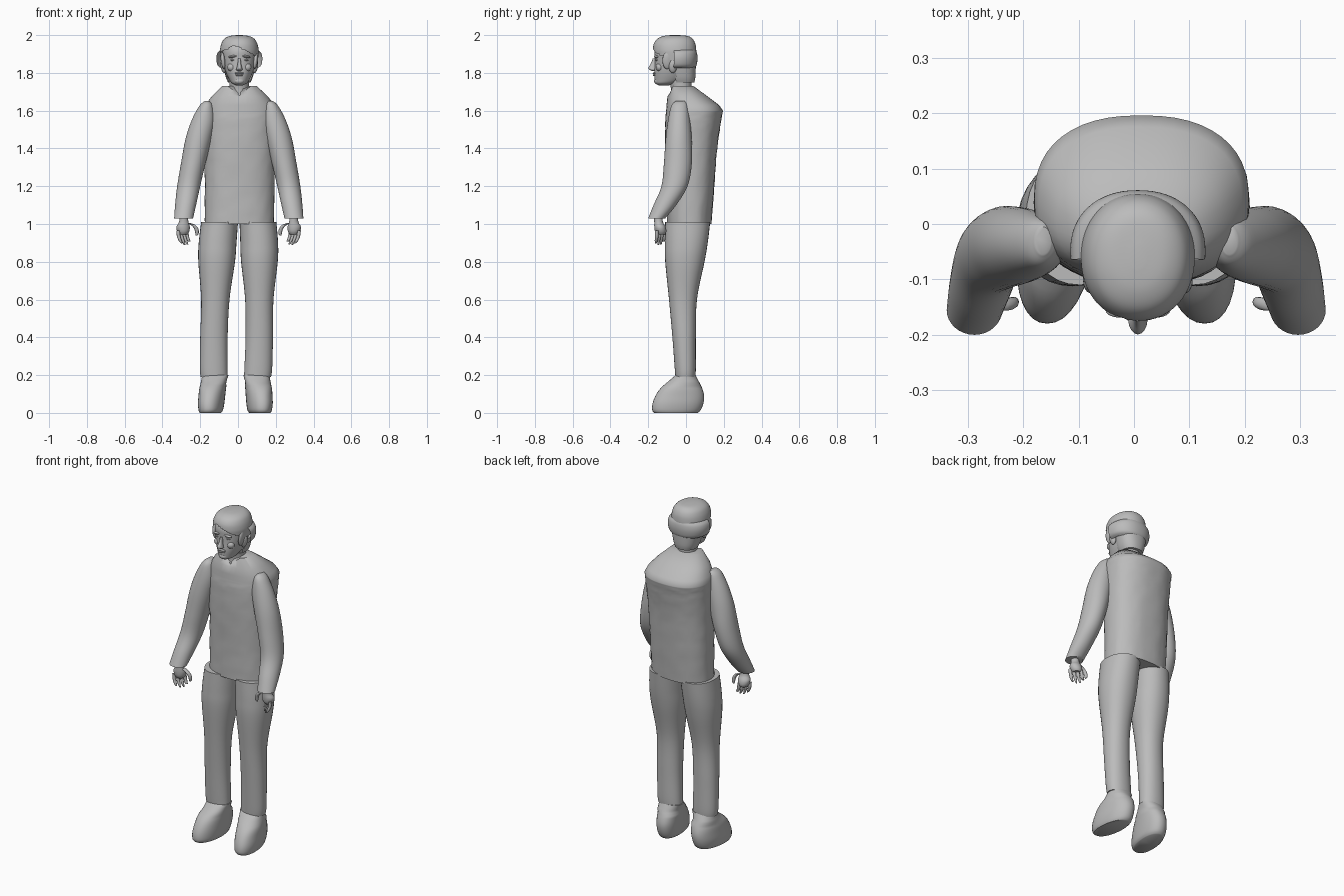
import bpy, math, random
from mathutils import Vector

random.seed(4)
cube = bpy.data.objects.get("Cube")
if cube:
    bpy.data.objects.remove(cube, do_unlink=True)

grey = bpy.data.materials.new("plain_grey")
grey.use_nodes = True
tone = (0.5, 0.5, 0.5, 1)
grey.diffuse_color = tone
grey.node_tree.nodes["Principled BSDF"].inputs["Base Color"].default_value = tone


def finish(name, verts, faces, angle=50):
    mesh = bpy.data.meshes.new(name)
    mesh.from_pydata(verts, [], faces)
    mesh.materials.append(grey)
    ob = bpy.data.objects.new(name, mesh)
    bpy.context.collection.objects.link(ob)
    bpy.ops.object.select_all(action='DESELECT')
    ob.select_set(True)
    bpy.context.view_layer.objects.active = ob
    bpy.ops.object.shade_smooth_by_angle(angle=math.radians(angle))
    return ob


def spline(rings, steps):
    """Smoothly fill in rings between the given ones."""
    out = []
    for i in range(len(rings) - 1):
        a, b, c, d = (rings[min(max(i + k, 0), len(rings) - 1)] for k in (-1, 0, 1, 2))
        for s in range(steps):
            t = s / steps
            out.append([q + t * ((r - p) / 2 + t * ((p - 2.5 * q + 2 * r - e / 2)
                        + t * (1.5 * (q - r) + (e - p) / 2)))
                        for p, q, r, e in zip(a, b, c, d)])
    return out + [list(rings[-1])]


def loft(name, rings, sides=32, steps=4, power=2.0, warp=None, keep=None):
    """Skin level rings given as x min, x max, y min, y max, z."""
    if steps > 1:
        rings = spline(rings, steps)
    verts = []
    for x0, x1, y0, y1, z in rings:
        for k in range(sides):
            a = math.tau * k / sides
            c, s = math.cos(a), math.sin(a)
            v = Vector(((x0 + x1) / 2 + (x1 - x0) / 2 * math.copysign(abs(c) ** (2 / power), c),
                        (y0 + y1) / 2 + (y1 - y0) / 2 * math.copysign(abs(s) ** (2 / power), s), z))
            verts.append(warp(v) if warp else v)
    up = rings[-1][4] > rings[0][4]
    faces = []
    for r in range(len(rings) - 1):
        for k in range(sides):
            a, b = r * sides + k, r * sides + (k + 1) % sides
            f = (a, b, b + sides, a + sides)
            faces.append(f if up else f[::-1])
    bottom = tuple(range(sides))
    top = tuple(range(len(verts) - sides, len(verts)))
    faces += [bottom[::-1], top] if up else [bottom, top[::-1]]
    if keep:
        faces = [f for f in faces if keep(sum((verts[i] for i in f), Vector()) / len(f))]
    return finish(name, verts, faces)


def blob(name, centre, size, tilt=0):
    bpy.ops.mesh.primitive_uv_sphere_add(segments=16, ring_count=10, location=centre,
                                         rotation=(0, tilt, 0))
    ob = bpy.context.object
    ob.name = name
    ob.scale = size
    ob.data.materials.append(grey)
    bpy.ops.object.shade_smooth()
    return ob


def tube(name, points, flip):
    """A finger from points given as x, y, z, radius."""
    loft(name, flip([(x - r, x + r, y - r, y + r, z) for x, y, z, r in points]), 10, 3)


# Jacket body, with a V opening at the collar and light creases
def jacket_warp(v):
    if v.z > 1.72 and v.y < -0.03:
        v.z -= 0.05 * max(0, 1 - abs(v.x - 0.007) / 0.06)
    elif 1.02 < v.z < 1.58:
        v += Vector((random.uniform(-1, 1), random.uniform(-1, 1), 0)) * 0.0015
    return v


body = spline([
    (-.175, .19, -.10, .135, 1.0), (-.176, .193, -.103, .15, 1.2),
    (-.178, .2, -.11, .165, 1.4), (-.18, .207, -.11, .185, 1.54),
    (-.18, .207, -.105, .196, 1.6)], 6)
body += [(-.172, .195, -.103, .175, 1.63), (-.14, .158, -.098, .115, 1.675),
         (-.085, .1, -.08, .04, 1.73)]
loft("jacket_body", body, 48, 1, 2.35, jacket_warp)

SLEEVE = [(-.178, -.15, -.055, -.005, 1.65), (-.205, -.132, -.078, .01, 1.625),
          (-.245, -.122, -.095, .022, 1.55), (-.278, -.14, -.108, .03, 1.45),
          (-.302, -.172, -.117, .031, 1.32), (-.322, -.2, -.13, .008, 1.2),
          (-.333, -.222, -.172, -.052, 1.1), (-.338, -.238, -.2, -.11, 1.03)]
TROUSER = [(-.195, 0, -.11, .128, 1.01), (-.208, -.008, -.112, .115, .9),
           (-.21, -.016, -.11, .098, .8), (-.195, -.045, -.09, .058, .6),
           (-.2, -.055, -.072, .052, .4), (-.202, -.055, -.06, .052, .24),
           (-.198, -.055, -.056, .05, .19)]
SHOE = [(-.19, -.05, -.055, .05, .2), (-.195, -.06, -.09, .066, .17),
        (-.205, -.066, -.135, .086, .13), (-.208, -.07, -.162, .096, .09),
        (-.21, -.074, -.177, .092, .05), (-.206, -.08, -.179, .078, .015),
        (-.2, -.09, -.168, .062, 0)]
PALM = [(-.308, -.268, -.17, -.125, 1.045), (-.312, -.262, -.168, -.122, 1.01),
        (-.326, -.255, -.168, -.108, .985), (-.322, -.258, -.164, -.104, .96),
        (-.312, -.268, -.155, -.11, .945)]

# Limbs on both sides
for side, word in ((-1, "right"), (1, "left")):
    def flip(rings, side=side):
        if side < 0:
            return rings
        out = []
        for x0, x1, y0, y1, z in rings:
            lean = min(0.008, 0.038 * z - 0.03)
            out.append((-x1 + lean, -x0 + lean, y0, y1, z))
        return out

    def toe_out(v, side=side):
        return Vector((v.x - side * 0.1 * (v.y + 0.04), v.y, v.z)) if v.z < 0.15 else v

    loft(word + "_sleeve", flip(SLEEVE), 32, 5)
    loft(word + "_trouser_leg", flip(TROUSER), 32, 6, 2.15)
    loft(word + "_shoe", flip(SHOE), 32, 3, 2.2, toe_out)
    loft(word + "_palm", flip(PALM), 20, 3)
    for i in range(4):
        x, y = -.317 + .015 * i, -.155 + .013 * i
        tip = (.898, .888, .892, .908)[i]
        tube(f"{word}_finger_{i + 1}", [(x, y, .965, .009), (x + .003, y, .935, .0095),
             (x + .012, y - .003, .91, .008), (x + .02, y - .004, tip, .004)], flip)
    tube(word + "_thumb", [(-.265, -.14, 1.005, .012), (-.238, -.145, .995, .012),
         (-.221, -.143, .975, .011), (-.217, -.14, .95, .009), (-.22, -.14, .938, .004)], flip)

# Neck and head
MID = 0.007


def centred(rows):
    return [(MID - r, MID + r, y0, y1, z) for r, y0, y1, z in rows]


loft("neck", centred([(.06, -.085, .03, 1.65), (.052, -.08, .028, 1.72),
                      (.055, -.1, .03, 1.79)]), 24)
loft("head", centred([(.018, -.145, -.09, 1.734), (.04, -.162, -.05, 1.745),
                      (.054, -.166, -.01, 1.765), (.07, -.168, .02, 1.8),
                      (.082, -.166, .035, 1.84), (.088, -.166, .04, 1.88),
                      (.088, -.166, .04, 1.92), (.075, -.145, .025, 1.96),
                      (.03, -.1, -.02, 1.985)]), 32, 4, 2.1)

# Facial features
loft("nose", centred([(.007, -.176, -.155, 1.875), (.009, -.186, -.155, 1.85),
                      (.014, -.199, -.155, 1.828), (.017, -.194, -.155, 1.817),
                      (.008, -.178, -.155, 1.81)]), 16)
blob("upper_lip", (MID, -.166, 1.798), (.026, .011, .006))
blob("lower_lip", (MID, -.165, 1.788), (.021, .011, .006))
blob("chin", (MID, -.152, 1.757), (.026, .017, .017))
for s, word in ((-1, "right"), (1, "left")):
    blob(word + "_brow", (MID + s * .033, -.155, 1.887), (.026, .014, .007), s * .15)
    blob(word + "_eye", (MID + s * .033, -.15, 1.868), (.015, .012, .006))
    blob(word + "_cheek", (MID + s * .04, -.14, 1.83), (.024, .02, .022))
    blob(word + "_ear", (MID + s * .085, -.07, 1.835), (.014, .022, .036), s * .15)

# Hair: a cap with a fringe, a bulging band behind the ears, and the nape
loft("hair_cap", centred([(.098, -.168, .05, 1.86), (.102, -.173, .054, 1.9),
                          (.102, -.175, .054, 1.925), (.095, -.17, .049, 1.955),
                          (.08, -.152, .035, 1.98), (.052, -.12, .01, 1.995),
                          (.012, -.08, -.04, 2.0)]), 64, 5, 2.1,
     keep=lambda c: c.z > 1.865 and (c.y > -.09 or c.z > 1.945 - .5 * abs(c.x + .02)))
loft("hair_band", centred([(.095, -.15, .045, 1.825), (.115, -.16, .056, 1.84),
                           (.122, -.16, .061, 1.875), (.116, -.16, .058, 1.905),
                           (.098, -.15, .05, 1.922)]), 64, 4, 2.2,
     keep=lambda c: c.y > -.06 and 1.826 < c.z < 1.921)
loft("hair_nape", centred([(.06, -.08, .044, 1.75), (.072, -.09, .05, 1.78),
                           (.086, -.1, .052, 1.84)]), 48, 4, 2.3,
     keep=lambda c: c.y > -.055)
for s, word in ((-1, "right"), (1, "left")):
    blob(word + "_sideburn", (MID + s * .086, -.1, 1.865), (.012, .025, .045), s * .12)
